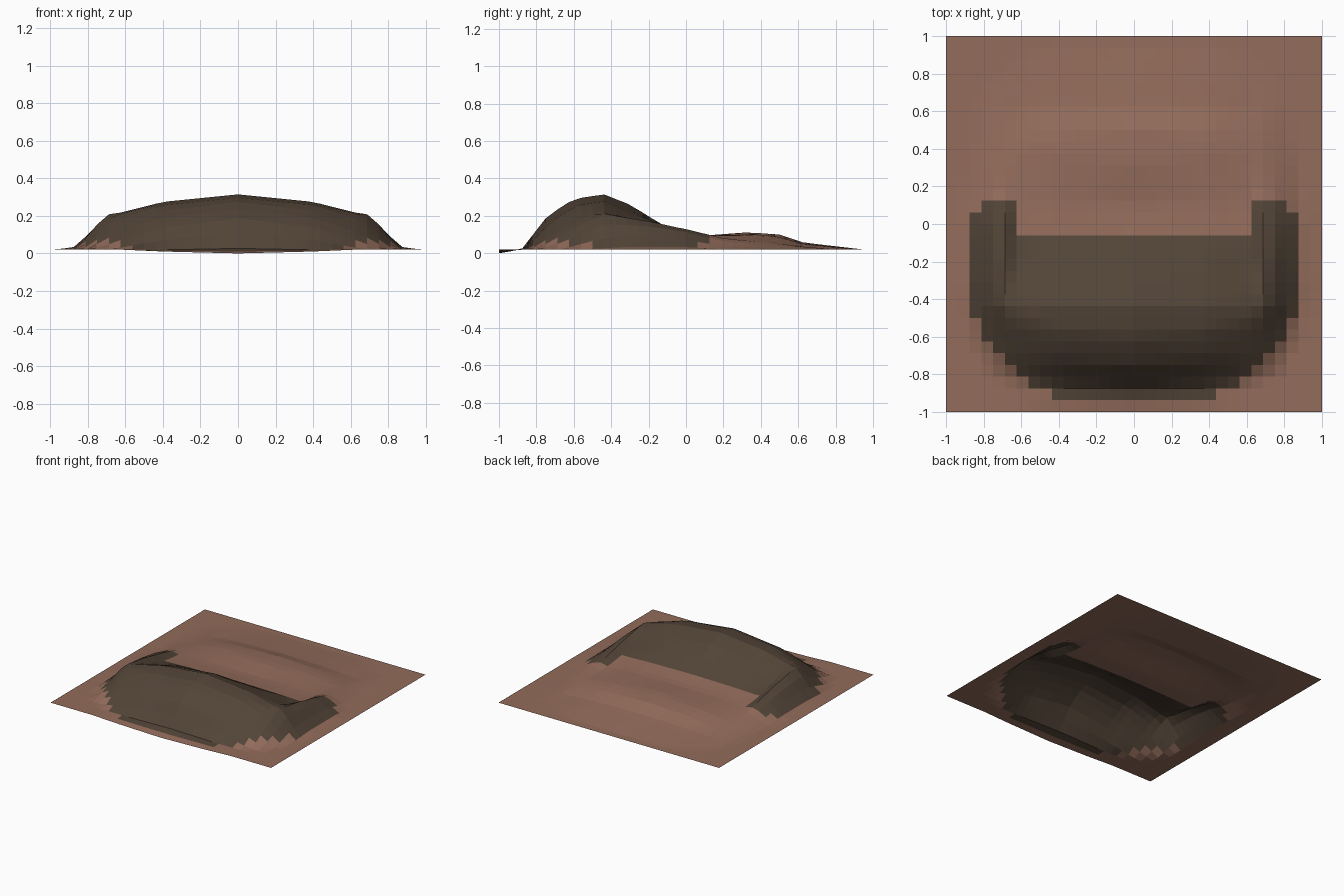
import bpy, bmesh

if "Cube" in bpy.data.objects:
    bpy.data.objects.remove(bpy.data.objects["Cube"])

CELLS = 32
# front-to-back profiles (y, z) of the earthwork, keyed by distance from centre line
PROFILES = [
    (0.0, [(-1, 0), (-.88, .02), (-.74, .2), (-.6, .29), (-.44, .315), (-.3, .26), (-.18, .185),
           (-.06, .115), (.1, .095), (.33, .112), (.5, .1), (.63, .057), (.95, .02)]),
    (0.4, [(-1, .01), (-.86, .02), (-.72, .17), (-.58, .255), (-.44, .275), (-.18, .17),
           (-.06, .11), (.1, .095), (.4, .1), (.5, .085), (.63, .05), (.95, .02)]),
    (0.62, [(-.83, .02), (-.68, .12), (-.52, .21), (-.42, .22), (-.2, .135), (-.05, .1),
            (.1, .085), (.4, .07), (.62, .035), (.9, .02)]),
    (0.71, [(-.79, .02), (-.6, .12), (-.44, .205), (-.18, .18), (0, .14), (.12, .105),
            (.2, .08), (.4, .055), (.8, .02)]),
    (0.8, [(-.67, .02), (-.45, .09), (-.3, .1), (0, .08), (.15, .05), (.4, .03), (.7, .02)]),
    (0.88, [(-.5, .02), (-.3, .03), (0, .03), (.2, .02)]),
    (1.0, [(-1, .02), (1, .02)]),
]
# front foot of the dark soil (|x|, y)
FOOT = [(0, -.97), (.4, -.91), (.62, -.8), (.75, -.68), (.82, -.55), (.88, -.4)]


def lerp_points(points, t):
    """Piecewise linear lookup, clamped at both ends."""
    if t <= points[0][0]:
        return points[0][1]
    for (a, va), (b, vb) in zip(points, points[1:]):
        if t <= b:
            return va + (vb - va) * (t - a) / (b - a)
    return points[-1][1]


def height(x, y):
    return lerp_points([(px, lerp_points(prof, y)) for px, prof in PROFILES], abs(x))


def is_dark(x, y):
    x = abs(x)
    if x > .88 or y < lerp_points(FOOT, x):
        return False
    if x > .63:                       # side arms reach further back
        return y < (.15 if x < .8 else .06)
    return y < -.06


def material(name, color):
    mat = bpy.data.materials.new(name)
    mat.diffuse_color = color
    mat.use_nodes = True
    mat.node_tree.nodes["Principled BSDF"].inputs["Base Color"].default_value = mat.diffuse_color
    return mat


# terrain sheet with raised horseshoe bank
bm = bmesh.new()
bmesh.ops.create_grid(bm, x_segments=CELLS, y_segments=CELLS, size=1)
for v in bm.verts:
    v.co.z = height(v.co.x, v.co.y)
for f in bm.faces:
    c = f.calc_center_median()
    f.material_index = int(is_dark(c.x, c.y))
mesh = bpy.data.meshes.new("earth_bank")
bm.to_mesh(mesh)
bm.free()
mesh.materials.append(material("clay_ground", (.29, .15, .105, 1)))
mesh.materials.append(material("dark_soil", (.085, .058, .039, 1)))
bpy.context.collection.objects.link(bpy.data.objects.new("earth_bank", mesh))
